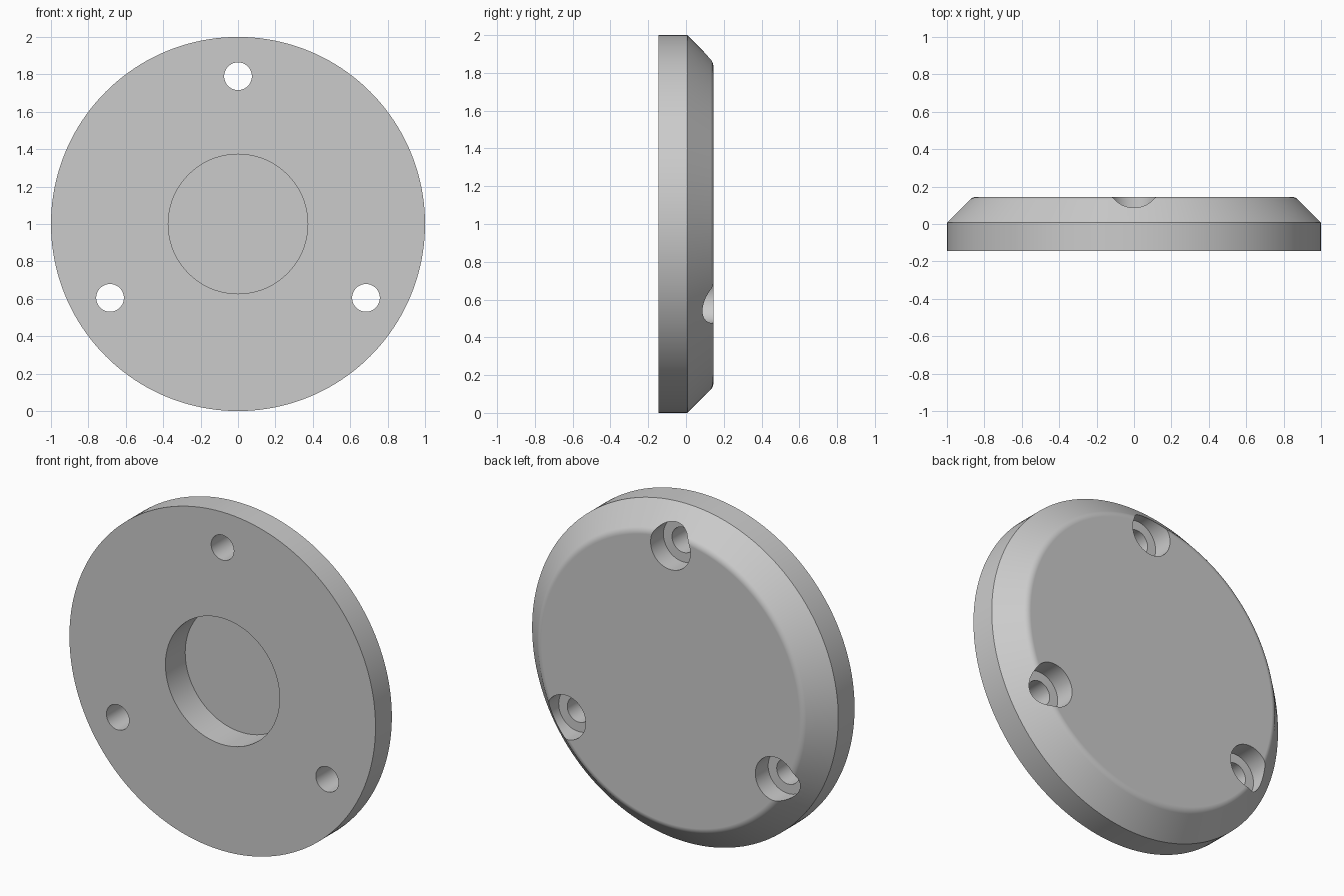
import bpy, bmesh, math
from mathutils import Matrix, Vector

cube = bpy.data.objects.get("Cube")
if cube:
    bpy.data.objects.remove(cube, do_unlink=True)

HALF = 0.145        # half thickness
SHOULDER = 0.0075   # where the back chamfer starts
FILLET = 0.05       # rounding between chamfer and back face
BOLT_R = 0.79       # bolt circle radius
CENTRE = Vector((0, 0, 1))

grey = bpy.data.materials.new("plain_grey")
grey.use_nodes = True
grey.diffuse_color = (0.6, 0.6, 0.6, 1)
grey.node_tree.nodes["Principled BSDF"].inputs["Base Color"].default_value = (0.6, 0.6, 0.6, 1)


def add_object(name, bm):
    bmesh.ops.recalc_face_normals(bm, faces=bm.faces)
    mesh = bpy.data.meshes.new(name)
    bm.to_mesh(mesh)
    bm.free()
    mesh.materials.append(grey)
    obj = bpy.data.objects.new(name, mesh)
    bpy.context.collection.objects.link(obj)
    return obj


def cutter(name, centre, radius, y0, y1):
    """Cylinder along y used to cut the disc."""
    bm = bmesh.new()
    place = Matrix.Translation((centre.x, (y0 + y1) / 2, centre.z)) @ Matrix.Rotation(math.pi / 2, 4, "X")
    bmesh.ops.create_cone(bm, cap_ends=True, segments=96, radius1=radius, radius2=radius,
                          depth=y1 - y0, matrix=place)
    obj = add_object(name, bm)
    obj.hide_render = True
    return obj


# Disc profile (radius, y): flat front, straight rim, chamfer, rounded edge, flat back
corner = 1 - (HALF - SHOULDER)
arc_r = corner - FILLET * math.tan(math.pi / 8)
profile = [(1, -HALF), (1, SHOULDER)]
for i in range(9):
    a = math.pi / 4 * (1 - i / 8)
    profile.append((arc_r + FILLET * math.sin(a), HALF - FILLET + FILLET * math.cos(a)))

# Sweep the profile into rings, then close both flat ends
STEPS = 160
bm = bmesh.new()
rings = []
for r, y in profile:
    angles = [2 * math.pi * k / STEPS for k in range(STEPS)]
    rings.append([bm.verts.new((r * math.cos(a), y, 1 + r * math.sin(a))) for a in angles])
for lower, upper in zip(rings, rings[1:]):
    for k in range(STEPS):
        n = (k + 1) % STEPS
        bm.faces.new((lower[k], lower[n], upper[n], upper[k]))
bm.faces.new(rings[0])
bm.faces.new(rings[-1])
disc = add_object("flange_disc", bm)

# Central front pocket and three counterbored bolt holes
cutters = [cutter("pocket_cutter", CENTRE, 0.373, -0.4, 0.04)]
for k in range(3):
    a = math.radians(90 + 120 * k)
    spot = CENTRE + BOLT_R * Vector((math.cos(a), 0, math.sin(a)))
    cutters.append(cutter("counterbore_cutter", spot, 0.13, 0.025, 0.4))
    cutters.append(cutter("bolt_hole_cutter", spot, 0.074, -0.5, 0.5))

bpy.ops.object.select_all(action="DESELECT")
disc.select_set(True)
bpy.context.view_layer.objects.active = disc
for c in cutters:
    mod = disc.modifiers.new(c.name, "BOOLEAN")
    mod.operation = "DIFFERENCE"
    mod.solver = "EXACT"
    mod.object = c
    bpy.ops.object.modifier_apply(modifier=mod.name)
    bpy.data.objects.remove(c, do_unlink=True)

# Smooth curved walls, crisp edges
bpy.ops.object.shade_smooth_by_angle(angle=math.radians(30))
weighted = disc.modifiers.new("even_shading", "WEIGHTED_NORMAL")
weighted.keep_sharp = True
